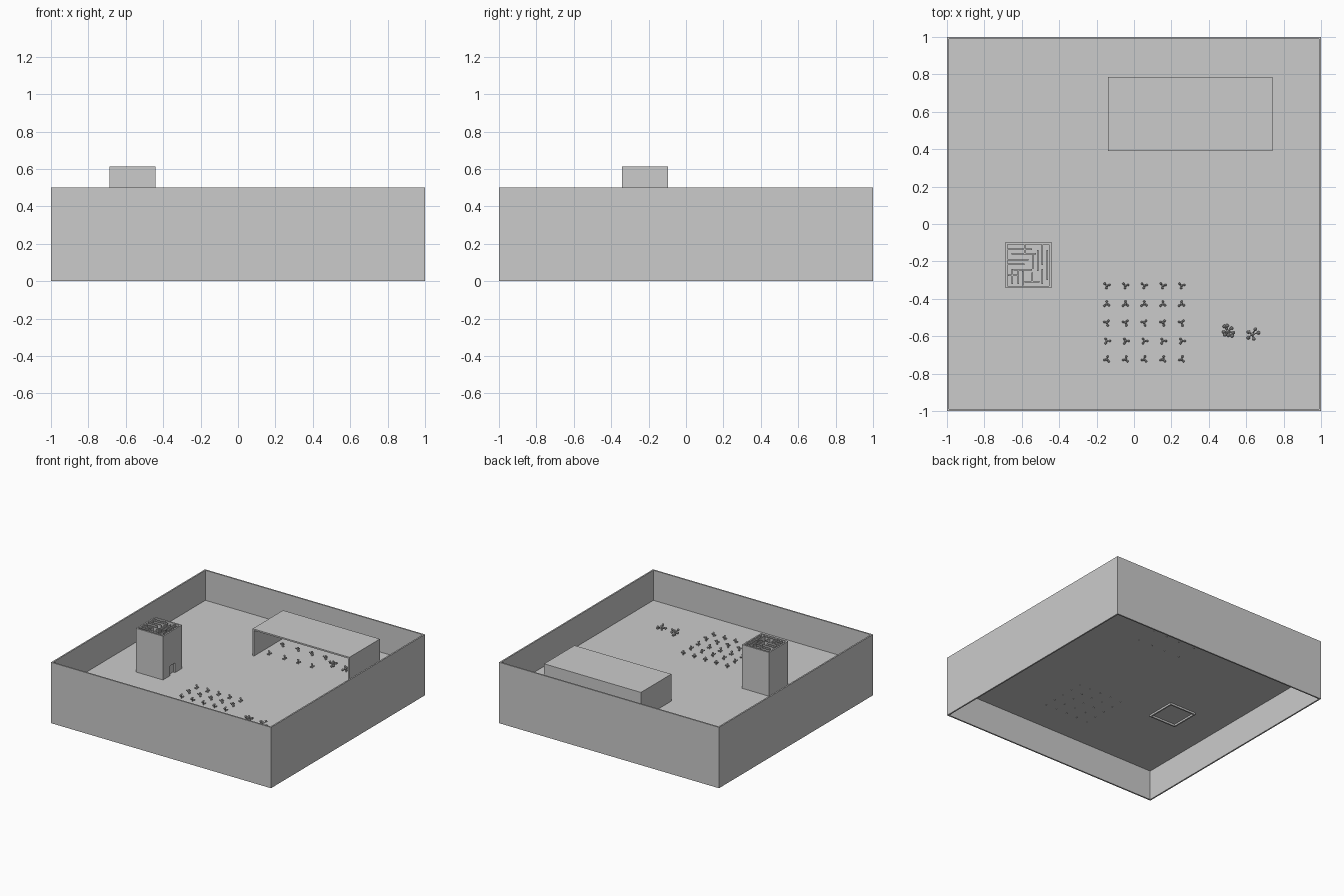
import bpy, bmesh, random
from math import cos, sin, tau
from mathutils import Matrix, Vector

if "Cube" in bpy.data.objects:
    bpy.data.objects.remove(bpy.data.objects["Cube"])

FLOOR = 0.253


def add_box(bm, x0, x1, y0, y1, z0, z1):
    m = Matrix.Translation(((x0 + x1) / 2, (y0 + y1) / 2, (z0 + z1) / 2))
    m = m @ Matrix.Diagonal((x1 - x0, y1 - y0, z1 - z0, 1))
    bmesh.ops.create_cube(bm, size=1, matrix=m)


def add_blob(bm, x, y, z, r):
    bmesh.ops.create_icosphere(bm, subdivisions=1, radius=r,
                               matrix=Matrix.Translation((x, y, z)))


def add_stem(bm, a, b, r):
    a, b = Vector(a), Vector(b)
    d = b - a
    m = Matrix.Translation((a + b) / 2) @ d.to_track_quat('Z', 'Y').to_matrix().to_4x4()
    bmesh.ops.create_cone(bm, cap_ends=True, segments=6, radius1=r, radius2=r,
                          depth=d.length, matrix=m)


def finish(name, bm):
    me = bpy.data.meshes.new(name)
    bm.to_mesh(me)
    bm.free()
    ob = bpy.data.objects.new(name, me)
    bpy.context.collection.objects.link(ob)
    return ob


def boxes(name, items):
    bm = bmesh.new()
    for b in items:
        add_box(bm, *b)
    return finish(name, bm)


# Yard: raised floor slab inside four thin walls
T = 0.012
boxes("yard_floor", [(-1 + T, 1 - T, -1 + T, 1 - T, FLOOR - 0.006, FLOOR)])
boxes("front_wall", [(-1, 1, -1, -1 + T, 0, 0.5)])
boxes("back_wall", [(-1, 1, 1 - T, 1, 0, 0.5)])
boxes("left_wall", [(-1, -1 + T, -1 + T, 1 - T, 0, 0.5)])
boxes("right_wall", [(1 - T, 1, -1 + T, 1 - T, 0, 0.5)])

# Shed: roof, back and two sides, open to the front
X0, X1, Y0, Y1, W, Z1 = -0.14, 0.74, 0.39, 0.785, 0.012, 0.475
boxes("shed_roof", [(X0, X1, Y0, Y1, Z1 - W, Z1)])
boxes("shed_back", [(X0, X1, Y1 - W, Y1, FLOOR - 0.004, Z1 - W)])
boxes("shed_sides", [(X0, X0 + W, Y0, Y1 - W, FLOOR - 0.004, Z1 - W),
                     (X1 - W, X1, Y0, Y1 - W, FLOOR - 0.004, Z1 - W)])

# Tower: hollow shell with a low doorway in its right side
CX, CY, H, TW = -0.565, -0.22, 0.123, 0.012
B, TOP = 0.232, 0.612
DOOR_W, DOOR_Z = 0.032, FLOOR + 0.08
boxes("tower_shell", [
    (CX - H, CX + H, CY - H, CY - H + TW, B, TOP),
    (CX - H, CX + H, CY + H - TW, CY + H, B, TOP),
    (CX - H, CX - H + TW, CY - H + TW, CY + H - TW, B, TOP),
    (CX + H - TW, CX + H, CY - H + TW, CY - DOOR_W, B, TOP),
    (CX + H - TW, CX + H, CY + DOOR_W, CY + H - TW, B, TOP),
    (CX + H - TW, CX + H, CY - DOOR_W, CY + DOOR_W, DOOR_Z, TOP),
    (CX + H - TW, CX + H, CY - DOOR_W, CY + DOOR_W, B, FLOOR)])

# Maze partitions in the tower: (centre coordinate, start, end)
ALONG_X = [(0.085, -0.11, 0.02), (0.06, -0.09, 0.04), (0.03, -0.11, 0.0),
           (0.005, -0.11, -0.02), (-0.025, -0.08, 0.02), (-0.055, -0.11, -0.05),
           (-0.09, -0.02, 0.06)]
ALONG_Y = [(0.1, -0.08, 0.08), (0.075, -0.1, -0.02), (0.075, 0.0, 0.11),
           (0.05, -0.03, 0.08), (0.025, -0.02, 0.06), (0.02, -0.09, -0.04),
           (-0.03, -0.11, -0.03), (-0.055, -0.1, -0.025), (-0.085, -0.1, -0.02),
           (-0.02, 0.06, 0.11)]
h = 0.004
maze = [(CX + a, CX + b, CY + c - h, CY + c + h, FLOOR, TOP) for c, a, b in ALONG_X]
maze += [(CX + c - h, CX + c + h, CY + a, CY + b, FLOOR, TOP) for c, a, b in ALONG_Y]
boxes("tower_maze", maze)


# Small sprouts: short stem with side buds; each row has its own turn
def sprout(bm, x, y, turn):
    add_stem(bm, (x, y, FLOOR - 0.01), (x, y, FLOOR + 0.026), 0.005)
    add_blob(bm, x, y, FLOOR + 0.03, 0.009)
    for i, (rad, z) in enumerate([(0.014, 0.018), (0.016, 0.026), (0.013, 0.012)]):
        a = turn + tau * i / 3
        p = (x + rad * cos(a), y + rad * sin(a), FLOOR + z)
        add_stem(bm, (x, y, FLOOR + 0.008), p, 0.003)
        add_blob(bm, *p, 0.007)


def sprout_bed(name, xs, ys):
    bm = bmesh.new()
    for j, y in enumerate(ys):
        for x in xs:
            sprout(bm, x, y, 0.3 + 1.3 * j)
    finish(name, bm)


sprout_bed("yard_sprouts", [-0.145 + 0.1 * i for i in range(5)],
           [-0.33 - 0.0985 * i for i in range(5)])
sprout_bed("shed_sprouts", [-0.045, 0.095, 0.22, 0.345], [0.47, 0.645])


# Larger bushes: loose clusters of round buds on thin stems
def bush(name, x, y, count, seed):
    rnd = random.Random(seed)
    bm = bmesh.new()
    add_stem(bm, (x, y, FLOOR - 0.002), (x, y, FLOOR + 0.03), 0.006)
    add_blob(bm, x, y, FLOOR + 0.035, 0.012)
    for i in range(count):
        a = tau * i / count + rnd.uniform(-0.25, 0.25)
        r = rnd.uniform(0.02, 0.034)
        p = (x + r * cos(a), y + r * sin(a), FLOOR + rnd.uniform(0.012, 0.045))
        add_stem(bm, (x, y, FLOOR + 0.015), p, 0.003)
        add_blob(bm, *p, 0.011)
    finish(name, bm)


bush("yard_bush_left", 0.5, -0.575, 8, 1)
bush("yard_bush_right", 0.633, -0.59, 5, 2)
bush("shed_bush_left", 0.46, 0.575, 8, 1)
bush("shed_bush_right", 0.593, 0.56, 5, 2)
